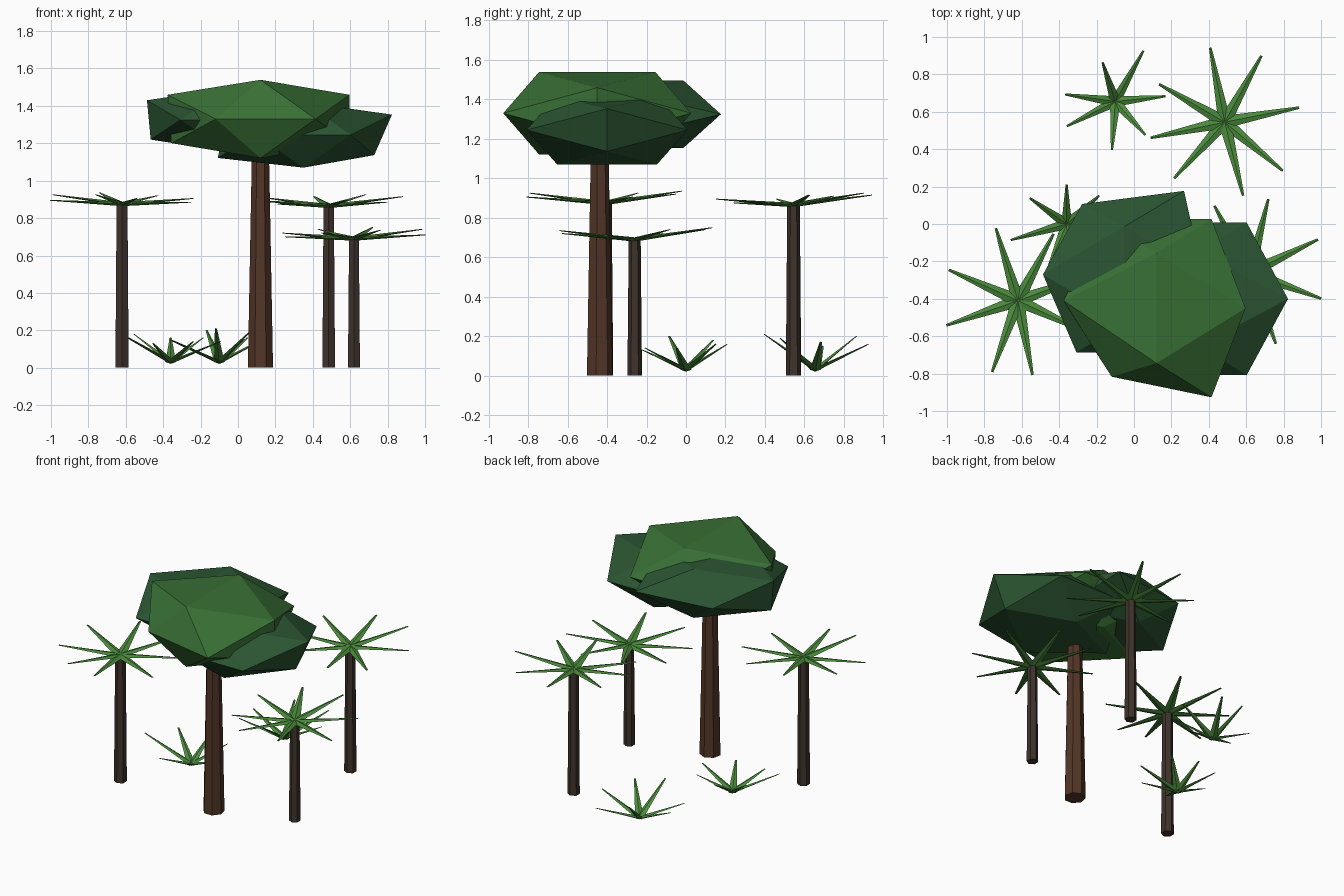
import bpy, bmesh
from math import radians, cos, sin, sqrt
from mathutils import Vector, Matrix

if "Cube" in bpy.data.objects:
    bpy.data.objects.remove(bpy.data.objects["Cube"])


def material(name, rgb):
    m = bpy.data.materials.new(name)
    m.diffuse_color = (*rgb, 1)
    m.use_nodes = True
    m.node_tree.nodes["Principled BSDF"].inputs["Base Color"].default_value = m.diffuse_color
    return m


LEAF = material("leaf_green", (0.07, 0.26, 0.045))
CROWN_LIGHT = material("crown_light", (0.04, 0.16, 0.035))
CROWN_DARK = material("crown_dark", (0.024, 0.09, 0.032))
BARK = material("bark", (0.085, 0.036, 0.02))
PALM_BARK = material("palm_bark", (0.05, 0.033, 0.025))


def finish(bm, name, mat):
    bmesh.ops.recalc_face_normals(bm, faces=bm.faces)
    me = bpy.data.meshes.new(name)
    bm.to_mesh(me)
    bm.free()
    me.materials.append(mat)
    ob = bpy.data.objects.new(name, me)
    bpy.context.collection.objects.link(ob)


def trunk(name, x, y, h, r0, r1, sides, mat):
    bm = bmesh.new()
    bmesh.ops.create_cone(bm, cap_ends=True, segments=sides, radius1=r0, radius2=r1,
                          depth=h, matrix=Matrix.Translation((x, y, h / 2)))
    finish(bm, name, mat)


def crown(name, centre, r, rz, mat, nudges={}):
    """Squashed icosahedron with an edge on top; nudges move single corners."""
    t = (1 + sqrt(5)) / 2
    bm = bmesh.new()
    for a in (-1, 1):
        for b in (-1, 1):
            for v in ((0, a, b * t), (a, b * t, 0), (a * t, 0, b)):
                key = tuple((c > 0) - (c < 0) for c in v)
                p = Vector(v).normalized()
                p = Vector((p.x * r, p.y * r, p.z * rz)) + Vector(centre)
                bm.verts.new(p + Vector(nudges.get(key, (0, 0, 0))))
    bmesh.ops.convex_hull(bm, input=bm.verts)
    finish(bm, name, mat)


def fronds(name, centre, leaves, width, thick):
    """Star of flattened four-sided spikes; leaves = (angle, reach, rise)."""
    bm = bmesh.new()
    c = Vector(centre)
    for ang, reach, rise in leaves:
        a = radians(ang)
        d = Vector((cos(a) * reach, sin(a) * reach, rise))
        side = Vector((-sin(a), cos(a), 0))
        up = d.cross(side).normalized()
        rings = []
        for f, s in ((0, 1), (1, 0.2)):
            rings.append([bm.verts.new(c + d * f + o * s) for o in
                          (side * width, up * thick, -side * width, -up * thick)])
        b, e = rings
        for i in range(4):
            j = (i + 1) % 4
            bm.faces.new((b[i], b[j], e[j], e[i]))
        bm.faces.new(b[::-1])
        bm.faces.new(e)
    finish(bm, name, LEAF)


# Large tree
trunk("main_trunk", 0.12, -0.44, 1.2, 0.069, 0.046, 7, BARK)
crown("crown_top", (0.12, -0.45, 1.33), 0.56, 0.246, CROWN_LIGHT,
      {(-1, -1, 0): (0.055, 0.11, 0), (-1, 0, 1): (-0.02, 0.04, 0)})
crown("crown_back", (-0.05, -0.27, 1.325), 0.49, 0.2, CROWN_DARK,
      {(-1, 0, 1): (-0.02, 0, 0), (-1, 1, 0): (0.03, -0.04, 0), (1, 1, 0): (0.06, 0.03, 0)})
crown("crown_right", (0.35, -0.4, 1.245), 0.48, 0.206, CROWN_DARK,
      {(1, 0, 1): (0.065, 0, 0), (1, 0, -1): (-0.03, 0, 0), (-1, 0, -1): (-0.05, 0, -0.015)})

# Palms: position, height, leaf angles, reach and rise
RISES = (0.05, 0.02, 0.06, 0.03, 0.045, 0.01, 0.05, 0.03)
palms = (
    ("left", -0.62, -0.41, 0.875, 0.041, (156, 199, 107, 281, 62, 335, 250, 20)),
    ("back", 0.485, 0.545, 0.865, 0.039, (11, 320, 61, 192, 150, 228, 101, 284)),
    ("right", 0.62, -0.26, 0.69, 0.037, (26, 340, 76, 160, 290, 205, 118, 245)),
)
for label, x, y, h, r, angles in palms:
    trunk(label + "_palm_trunk", x, y, h, r, r * 0.82, 6, PALM_BARK)
    fronds(label + "_palm_fronds", (x, y, h), [(a, 0.405, z) for a, z in zip(angles, RISES)],
           0.034, 0.011)

# Ferns on the ground
fronds("back_fern", (-0.1, 0.655, 0.03),
       [(108, 0.22, 0.17), (61, 0.31, 0.13), (6, 0.27, 0.14), (312, 0.24, 0.16),
        (266, 0.26, 0.18), (207, 0.29, 0.12), (172, 0.27, 0.12)], 0.028, 0.01)
fronds("front_fern", (-0.36, 0, 0.03),
       [(90, 0.21, 0.13), (41, 0.23, 0.13), (350, 0.27, 0.11), (300, 0.24, 0.11),
        (247, 0.24, 0.1), (196, 0.31, 0.17), (145, 0.24, 0.15)], 0.028, 0.01)
